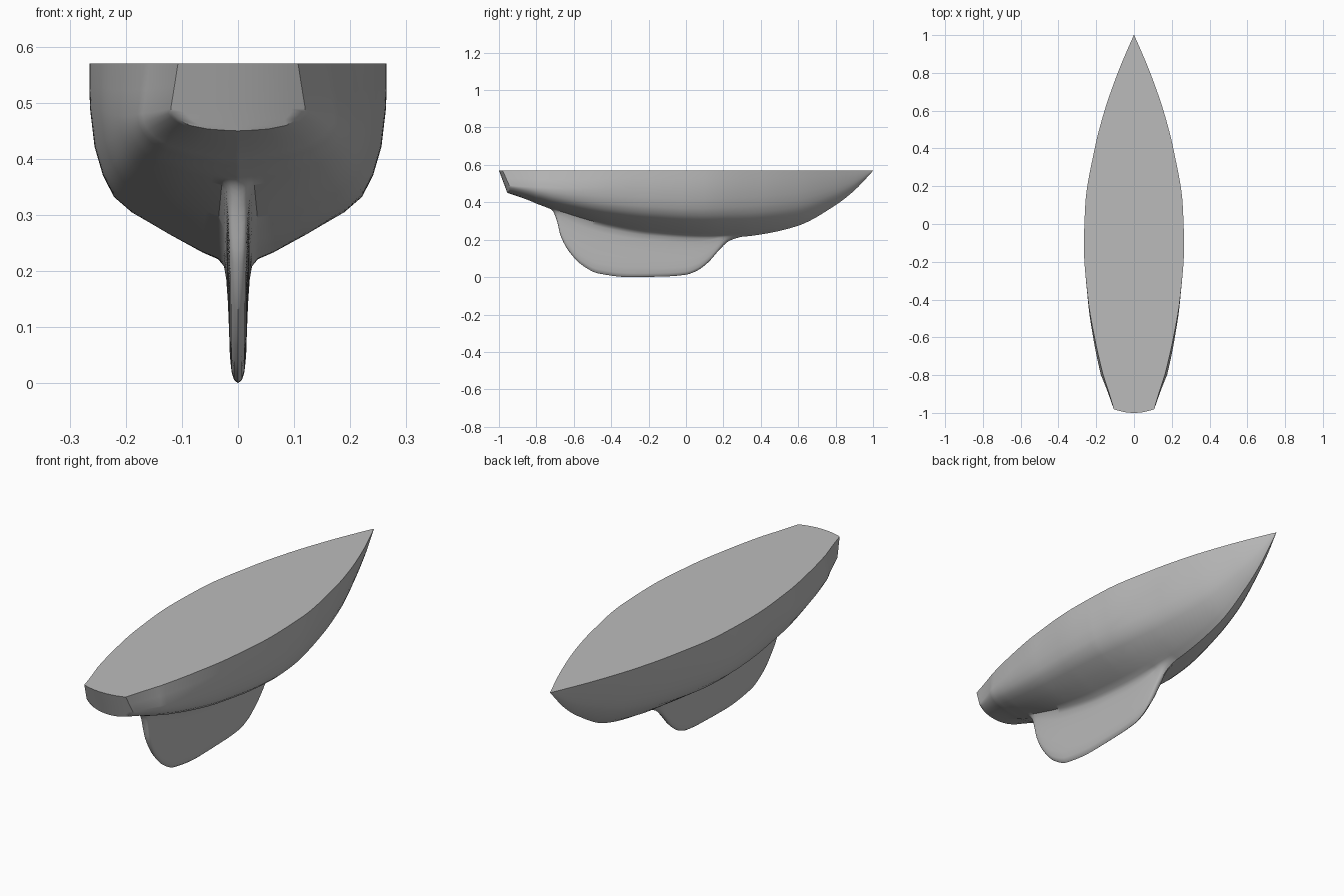
import bpy
import bmesh
import math

cube = bpy.data.objects.get("Cube")
if cube:
    bpy.data.objects.remove(cube, do_unlink=True)

TOP = 0.57

# Fair lines along the length: (y, value)
BEAM = [(-1, .107), (-.8, .163), (-.62, .205), (-.4, .243), (-.12, .265), (.1, .258),
        (.4, .208), (.6, .156), (.8, .086), (.9, .045), (1, .001)]
BOTTOM = [(-1, .45), (-.8, .393), (-.7, .355), (-.4, .262), (-.2, .226), (.1, .206),
          (.3, .216), (.4, .228), (.6, .275), (.8, .385), (.9, .463), (1, .568)]
KEEL = [(-.73, .37), (-.71, .35), (-.69, .3), (-.67, .22), (-.62, .13), (-.55, .06),
        (-.47, .02), (-.3, 0), (-.1, .004), (0, .013), (.06, .035), (.12, .08),
        (.18, .148), (.23, .193), (.29, .214), (.33, .222)]

# Half sections from sheer to centre: (share of beam, share of depth)
MID = [(1, 1), (1, .88), (.995, .77), (.965, .58), (.91, .44), (.84, .34),
       (.72, .265), (.47, .16), (.25, .075), (0, 0)]
STERN = [(1, 1), (1.06, .66), (1.12, .33), (1.11, .28), (1.06, .23), (.98, .17),
         (.8, .08), (.5, .027), (.25, .01), (0, 0)]
BOW = [(1, 1), (.96, .88), (.91, .76), (.83, .61), (.74, .48), (.64, .36),
       (.52, .26), (.34, .15), (.18, .07), (0, 0)]
# Fin below the hull: (half width, share of height)
FIN = [(.025, .93), (.021, .82), (.018, .62), (.016, .4), (.0145, .2),
       (.0115, .08), (.007, .025), (0, 0)]


def fair(table, x):
    """Monotone cubic curve through a table of points."""
    n = len(table)
    slope = [(table[i + 1][1] - table[i][1]) / (table[i + 1][0] - table[i][0])
             for i in range(n - 1)]

    def tangent(i):
        if i == 0 or i == n - 1:
            return slope[min(i, n - 2)]
        a, b = slope[i - 1], slope[i]
        return 2 * a * b / (a + b) if a * b > 0 else 0

    i = 0
    while i < n - 2 and x > table[i + 1][0]:
        i += 1
    h = table[i + 1][0] - table[i][0]
    t = min(max((x - table[i][0]) / h, 0), 1)
    return ((2 * t**3 - 3 * t**2 + 1) * table[i][1] + (t**3 - 2 * t**2 + t) * h * tangent(i)
            + (3 * t**2 - 2 * t**3) * table[i + 1][1] + (t**3 - t**2) * h * tangent(i + 1))


def clamp(t):
    return min(max(t, 0), 1)


def place(s, x, z):
    """Rake and round the stern as the stations approach it."""
    k = clamp((-s - .8) / .2)
    return (x, s + k * ((TOP - z) * .375 + .02 * (x / .107) ** 2 * (1 if s < -.8 else 0)), z)


def half_section(s):
    beam, low = fair(BEAM, s), fair(BOTTOM, s)
    aft, fore = clamp((-s - .25) / .75) ** 1.5, clamp(s / .85)
    pts = []
    for m, st, bw in zip(MID, STERN, BOW):
        u = m[0] + aft * (st[0] - m[0]) + fore * (bw[0] - m[0])
        v = m[1] + aft * (st[1] - m[1]) + fore * (bw[1] - m[1])
        pts.append((u * beam, low + v * (TOP - low)))
    # Root of the fin, then the fin itself fading to plain hull outside its span
    prev, last = pts[-2], pts[-1]
    root = min(.036, prev[0] * .6)
    zr = low + (prev[1] - low) * root / prev[0]
    pts = pts[:-1] + [(root, zr)]
    tip = min(low, fair(KEEL, s)) if -.73 < s < .33 else low
    k = clamp((low - tip) / .07)
    for i, (w, h) in enumerate(FIN):
        plain = 1 - (i + 1) / len(FIN)
        x = root * plain + k * (min(w, root) - root * plain)
        share = plain + k * (h - plain)
        pts.append((x, tip + (zr - tip) * share))
    return pts


bm = bmesh.new()


def loft(rows):
    grid = [[bm.verts.new(p) for p in row] for row in rows]
    for a, b in zip(grid, grid[1:]):
        for j in range(len(a) - 1):
            bm.faces.new((a[j], a[j + 1], b[j + 1], b[j]))


# Closer stations at the fin ends
stations = sorted({round(-1 + i * .02, 3) for i in range(101)}
                  | {round(-.74 + i * .005, 3) for i in range(36)}
                  | {round(i * .01, 3) for i in range(35)} | {.99, .995})
halves = [half_section(s) for s in stations]

# Hull and fin skin
loft([[place(s, -x, z) for x, z in half] + [place(s, x, z) for x, z in reversed(half[:-1])]
      for s, half in zip(stations, halves)])

# Flat deck and raked, slightly rounded stern
COLS = [c / 5 for c in range(-5, 6)]
loft([[place(s, half[0][0] * c, TOP) for c in COLS] for s, half in zip(stations, halves)])
loft([[place(-1, x * c, z) for c in COLS] for x, z in halves[0]])

# Stem cap
loft([[place(1, x * c, z) for c in (-1, 1)] for x, z in halves[-1]])

bmesh.ops.remove_doubles(bm, verts=bm.verts, dist=.00005)
bmesh.ops.dissolve_degenerate(bm, dist=.00005, edges=bm.edges)
bmesh.ops.recalc_face_normals(bm, faces=bm.faces)
mesh = bpy.data.meshes.new("boat_hull")
bm.to_mesh(mesh)
bm.free()

hull = bpy.data.objects.new("boat_hull", mesh)
bpy.context.collection.objects.link(hull)

# One plain grey
grey = bpy.data.materials.new("plain_grey")
grey.use_nodes = True
color = (.5, .5, .5, 1)
grey.diffuse_color = color
grey.node_tree.nodes["Principled BSDF"].inputs["Base Color"].default_value = color
mesh.materials.append(grey)

bpy.ops.object.select_all(action="DESELECT")
hull.select_set(True)
bpy.context.view_layer.objects.active = hull
bpy.ops.object.shade_smooth_by_angle(angle=math.radians(45))
